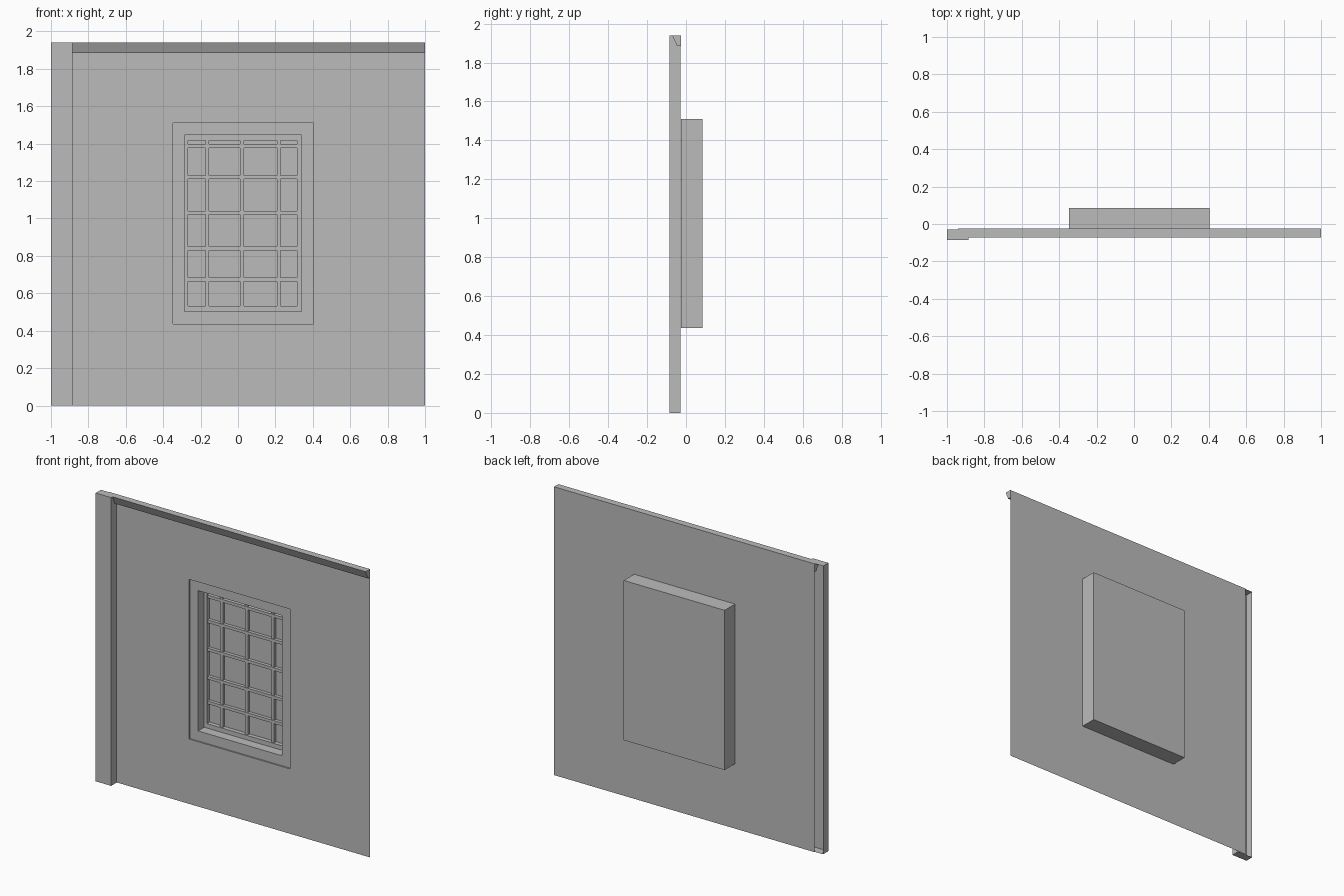
import bpy, bmesh

cube = bpy.data.objects.get("Cube")
if cube:
    bpy.data.objects.remove(cube, do_unlink=True)

GREY = bpy.data.materials.new("plain_grey")
GREY.use_nodes = True
GREY.diffuse_color = (0.5, 0.5, 0.5, 1)
GREY.node_tree.nodes["Principled BSDF"].inputs["Base Color"].default_value = (0.5, 0.5, 0.5, 1)


def finish(name, bm):
    mesh = bpy.data.meshes.new(name)
    bm.to_mesh(mesh)
    bm.free()
    mesh.materials.append(GREY)
    obj = bpy.data.objects.new(name, mesh)
    bpy.context.collection.objects.link(obj)
    return obj


def loft(name, rings, cap=True, flip=False):
    """Join upright rectangles (x0, x1, z0, z1) at depths y, optionally closing the last."""
    bm = bmesh.new()
    loops = []
    for (x0, x1, z0, z1), y in rings:
        corners = ((x0, z0), (x1, z0), (x1, z1), (x0, z1))
        loops.append([bm.verts.new((x, y, z)) for x, z in corners])
    for a, b in zip(loops, loops[1:]):
        for i in range(4):
            j = (i + 1) % 4
            bm.faces.new((a[i], a[j], b[j], b[i]))
    if cap:
        bm.faces.new(loops[-1])
    if flip:
        bmesh.ops.reverse_faces(bm, faces=bm.faces[:])
    return finish(name, bm)


def extrude_x(name, profile, x0, x1):
    """Sweep a closed (y, z) profile along x."""
    bm = bmesh.new()
    face = bm.faces.new([bm.verts.new((x0, y, z)) for y, z in profile])
    new = bmesh.ops.extrude_face_region(bm, geom=[face])["geom"]
    for v in new:
        if isinstance(v, bmesh.types.BMVert):
            v.co.x = x1
    if not any(f.calc_center_median().x < x0 + 1e-5 for f in bm.faces):
        bm.faces.new([v for v in bm.verts if v.co.x == x0])
    bmesh.ops.recalc_face_normals(bm, faces=bm.faces[:])
    return finish(name, bm)


def bar(name, x0, x1, y0, y1, z0, z1):
    return extrude_x(name, [(y0, z0), (y1, z0), (y1, z1), (y0, z1)], x0, x1)


HEIGHT = 1.94
WALL_Y = -0.025
opening = (-0.347, 0.404, 0.436, 1.511)
reveal = (-0.287, 0.339, 0.503, 1.447)
pane = (-0.266, 0.315, 0.533, 1.416)

# Thin wall sheet with a window opening
loft("wall", [((-0.94, 1, 0, HEIGHT), WALL_Y), (opening, WALL_Y)], cap=False)

# Window surround stepping inward to the pane
loft("window_recess", [(opening, WALL_Y), (opening, -0.015), (reveal, -0.015),
                       (reveal, 0.05), (pane, 0.05), (pane, 0.078)])

# Plain casing behind the wall
loft("window_casing", [(opening, WALL_Y), (opening, 0.085)], flip=True)

# Lattice bars
half = 0.01
for x in (-0.164, 0.022, 0.218):
    bar("vertical_bar", x - half, x + half, 0.058, 0.078, pane[2], pane[3])
for z in (0.674, 0.84, 1.03, 1.22, 1.387):
    bar("horizontal_bar", pane[0], pane[1], 0.054, 0.076, z - half, z + half)

# Sloped moulding along the top
extrude_x("top_moulding", [(WALL_Y, 1.885), (-0.046, 1.885), (-0.071, HEIGHT), (WALL_Y, HEIGHT)],
          -0.94, 1)

# Corner post, open at the back
post = (-1, -0.885, 0, HEIGHT)
loft("corner_post", [(post, -0.029), (post, -0.085)])
bm = bmesh.new()
mesh = bpy.data.objects["corner_post"].data
bm.from_mesh(mesh)
bmesh.ops.recalc_face_normals(bm, faces=bm.faces[:])
bm.to_mesh(mesh)
bm.free()
